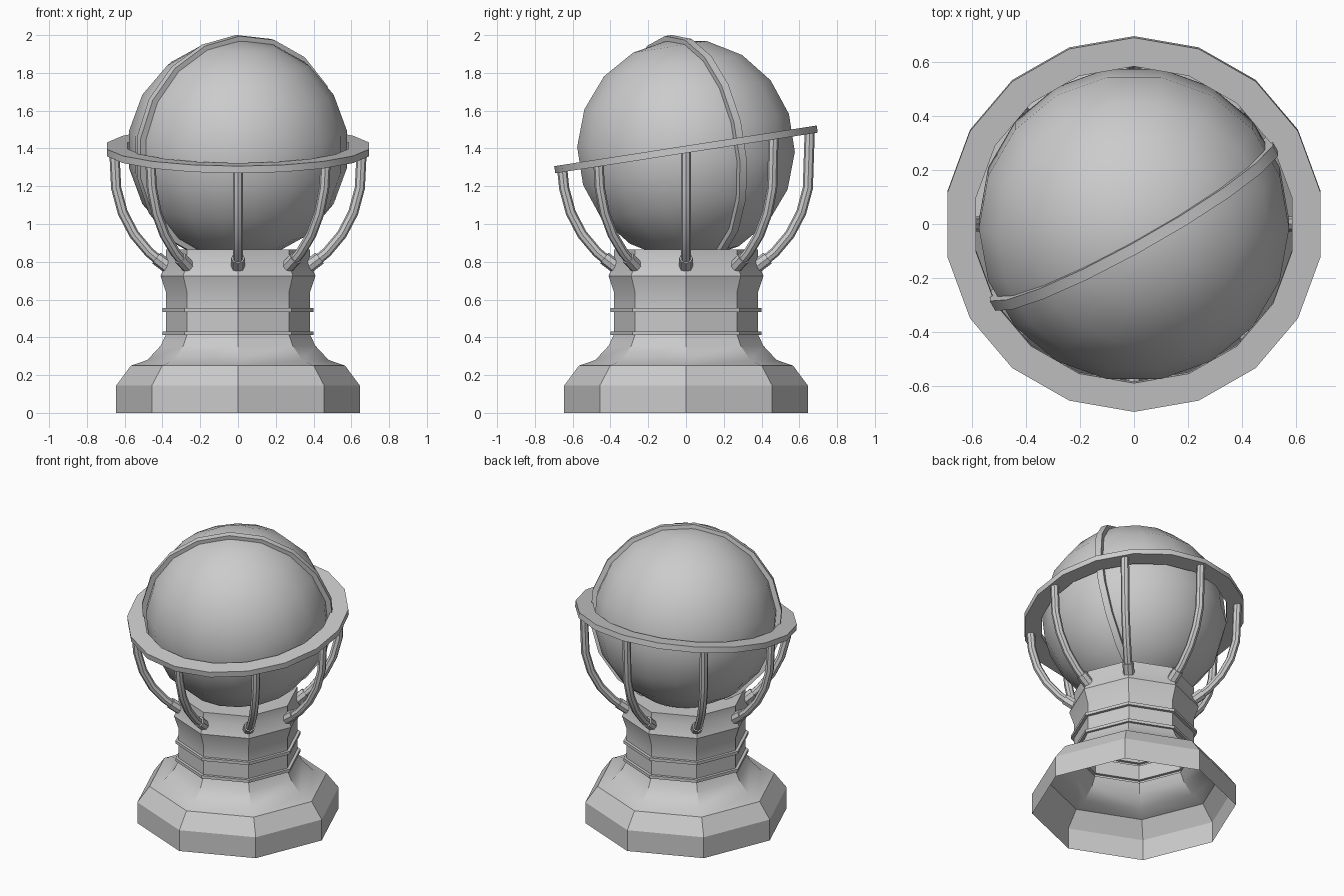
import bpy, bmesh
from math import sin, cos, tan, pi, radians
from mathutils import Matrix

if "Cube" in bpy.data.objects:
    bpy.data.objects.remove(bpy.data.objects["Cube"])

TILT = radians(8.8)
CENTRE_Z = 1.395
STAND_SIDES = 8
RING_SIDES = 18

grey = bpy.data.materials.new("plain grey")
grey.use_nodes = True
grey.diffuse_color = (0.6, 0.6, 0.6, 1)
grey.node_tree.nodes["Principled BSDF"].inputs["Base Color"].default_value = (0.6, 0.6, 0.6, 1)


def finish(obj, angle=30):
    """Give an object its material and smooth shading with sharp edges kept."""
    obj.data.materials.append(grey)
    bpy.ops.object.select_all(action="DESELECT")
    obj.select_set(True)
    bpy.context.view_layer.objects.active = obj
    bpy.ops.object.shade_smooth_by_angle(angle=radians(angle))
    return obj


def from_bmesh(name, bm):
    bmesh.ops.recalc_face_normals(bm, faces=bm.faces)
    mesh = bpy.data.meshes.new(name)
    bm.to_mesh(mesh)
    bm.free()
    obj = bpy.data.objects.new(name, mesh)
    bpy.context.collection.objects.link(obj)
    return obj


def lathe(name, profile, sides, start=0.0, closed=False, cap_top=False):
    """Turn a (radius, height) profile around z."""
    bm = bmesh.new()
    loops = []
    for r, z in profile:
        angles = [start + 2 * pi * i / sides for i in range(sides)]
        loops.append([bm.verts.new((r * cos(a), r * sin(a), z)) for a in angles])
    pairs = list(zip(loops, loops[1:]))
    if closed:
        pairs.append((loops[-1], loops[0]))
    for low, high in pairs:
        for i in range(sides):
            j = (i + 1) % sides
            bm.faces.new((low[i], low[j], high[j], high[i]))
    if cap_top:
        bm.faces.new(loops[-1])
    return from_bmesh(name, bm)


def band(name, inner, outer, width):
    h = width / 2
    profile = [(inner, -h), (outer, -h), (outer, h), (inner, h)]
    return lathe(name, profile, RING_SIDES, start=pi / 2, closed=True)


def tube(name, points, radius):
    """Round bar along a path."""
    curve = bpy.data.curves.new(name, "CURVE")
    curve.dimensions = "3D"
    curve.bevel_depth = radius
    curve.bevel_resolution = 2
    curve.use_fill_caps = True
    spline = curve.splines.new("POLY")
    spline.points.add(len(points) - 1)
    for point, co in zip(spline.points, points):
        point.co = (*co, 1)
    obj = bpy.data.objects.new(name, curve)
    bpy.context.collection.objects.link(obj)
    bpy.ops.object.select_all(action="DESELECT")
    obj.select_set(True)
    bpy.context.view_layer.objects.active = obj
    bpy.ops.object.convert(target="MESH")
    return finish(bpy.context.object, 40)


# Hollow eight-sided pedestal, open underneath
pedestal = [(0.645, 0), (0.645, 0.145), (0.567, 0.25), (0.48, 0.28), (0.41, 0.355),
            (0.383, 0.412), (0.4, 0.412), (0.4, 0.432), (0.38, 0.432),
            (0.38, 0.535), (0.4, 0.535), (0.4, 0.555), (0.38, 0.555),
            (0.38, 0.635), (0.41, 0.725), (0.38, 0.8), (0.38, 0.865)]
finish(lathe("pedestal", pedestal, STAND_SIDES, cap_top=True))

# Globe, tilted with its rings
tilted = Matrix.Translation((0, 0, CENTRE_Z)) @ Matrix.Rotation(TILT, 4, "X")
bm = bmesh.new()
bmesh.ops.create_uvsphere(bm, u_segments=RING_SIDES, v_segments=9, radius=0.585)
globe = finish(from_bmesh("globe", bm))
globe.matrix_world = tilted @ Matrix.Rotation(radians(30), 4, "Z")

# Flat horizon ring
horizon = finish(band("horizon_ring", 0.595, 0.703, 0.038))
horizon.matrix_world = tilted

# Upright meridian ring
meridian = finish(band("meridian_ring", 0.565, 0.61, 0.042))
meridian.matrix_world = tilted @ Matrix.Rotation(radians(29), 4, "Z") @ Matrix.Rotation(pi / 2, 4, "X")

# Curved arms and their sockets
arm_path = [(0.38, 0.775), (0.47, 0.85), (0.55, 0.945), (0.61, 1.06), (0.645, 1.19)]
for k in range(STAND_SIDES):
    a = 2 * pi * k / STAND_SIDES

    def place(r, z):
        return (r * cos(a), r * sin(a), z)

    top = CENTRE_Z + 0.655 * sin(a) * tan(TILT) - 0.005
    tube(f"arm_{k + 1}", [place(r, z) for r, z in arm_path] + [place(0.655, top)], 0.027)
    tube(f"arm_socket_{k + 1}", [place(0.36, 0.765), place(0.432, 0.82)], 0.036)
